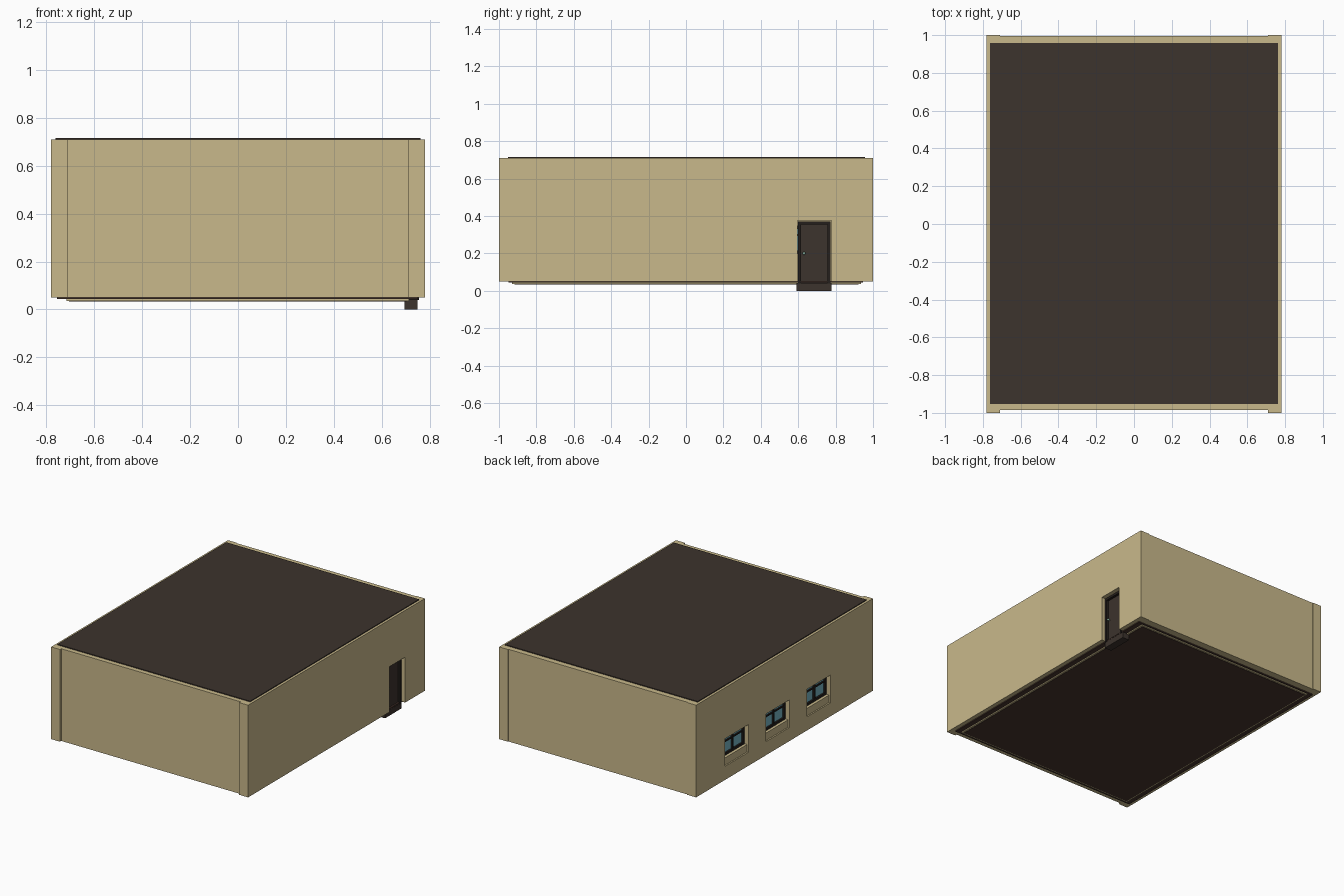
import bpy

if "Cube" in bpy.data.objects:
    bpy.data.objects.remove(bpy.data.objects["Cube"])


def material(name, rgb):
    """Flat colour from 0-255 sRGB values, stored as linear."""
    m = bpy.data.materials.new(name)
    lin = [((c / 255 + 0.055) / 1.055) ** 2.4 for c in rgb]
    m.diffuse_color = (*lin, 1)
    m.use_nodes = True
    m.node_tree.nodes["Principled BSDF"].inputs["Base Color"].default_value = m.diffuse_color
    return m


TAN = material("tan_wall", (201, 185, 139))
ROOF = material("dark_roof", (60, 51, 45))
FRAME = material("near_black_frame", (36, 31, 28))
BASE = material("brown_base", (72, 53, 46))
GLASS = material("blue_glass", (118, 180, 196))
METAL = material("pale_green_metal", (150, 190, 168))


def box(name, x, y, z, mat):
    """Box given by its x, y and z ranges."""
    bpy.ops.mesh.primitive_cube_add(size=1, location=[(a + b) / 2 for a, b in (x, y, z)])
    ob = bpy.context.object
    ob.name = name
    ob.scale = [b - a for a, b in (x, y, z)]
    bpy.ops.object.transform_apply(location=False, rotation=False, scale=True)
    ob.data.materials.append(mat)
    return ob


def cut(wall, x, y, z):
    """Cut a box-shaped opening out of a wall."""
    cutter = box("cutter", x, y, z, TAN)
    mod = wall.modifiers.new("opening", 'BOOLEAN')
    mod.operation = 'DIFFERENCE'
    mod.solver = 'EXACT'
    mod.object = cutter
    bpy.context.view_layer.objects.active = wall
    bpy.ops.object.modifier_apply(modifier=mod.name)
    bpy.data.objects.remove(cutter)


# Walls: full-length sides, slightly inset ends
H = (0.05, 0.71)
left = box("left_wall", (-0.78, -0.71), (-1, 1), H, TAN)
right = box("right_wall", (0.71, 0.78), (-1, 1), H, TAN)
box("front_wall", (-0.71, 0.71), (-0.985, -0.92), H, TAN)
box("back_wall", (-0.71, 0.71), (0.92, 0.995), H, TAN)

# Roof slab
box("roof", (-0.763, 0.763), (-0.952, 0.957), (0.69, 0.716), ROOF)

# Stepped base under the walls
box("base_upper", (-0.755, 0.75), (-0.95, 0.945), (0.043, 0.051), BASE)
box("base_rim", (-0.717, 0.715), (-0.93, 0.935), (0.036, 0.044), TAN)
box("base_floor", (-0.705, 0.703), (-0.918, 0.923), (0.034, 0.043), BASE)

# Door with frame, leaf, knob and step
cut(right, (0.6, 0.9), (0.597, 0.777), (0.0, 0.375))
D0, D1, DT = 0.6, 0.772, 0.37
for name, y in (("front", (D0, D0 + 0.016)), ("back", (D1 - 0.016, D1))):
    box("door_frame_" + name, (0.715, 0.755), y, (0.04, DT), FRAME)
box("door_frame_top", (0.715, 0.755), (D0 + 0.016, D1 - 0.016), (DT - 0.016, DT), FRAME)
box("door_leaf", (0.72, 0.738), (D0 + 0.016, D1 - 0.016), (0.04, DT - 0.016), ROOF)
box("door_step", (0.695, 0.75), (0.592, 0.778), (0.0, 0.042), ROOF)
box("door_knob_stem", (0.737, 0.75), (0.628, 0.634), (0.197, 0.203), METAL)
bpy.ops.mesh.primitive_uv_sphere_add(segments=12, ring_count=8, radius=0.008,
                                     location=(0.753, 0.631, 0.2))
knob = bpy.context.object
knob.name = "door_knob"
knob.data.materials.append(METAL)
bpy.ops.object.shade_smooth()

# Three recessed windows in the left wall
for i, c in enumerate((0.54, 0.077, -0.386), 1):
    a, b, low, top, t = c - 0.132, c + 0.132, 0.2, 0.345, 0.016
    cut(left, (-0.9, -0.6), (a, b), (0.147, top))
    n = f"window_{i}_"
    box(n + "sill_panel", (-0.77, -0.71), (a, b), (0.147, low), TAN)
    fx = (-0.75, -0.72)
    box(n + "frame_front", fx, (a, a + t), (low, top), FRAME)
    box(n + "frame_back", fx, (b - t, b), (low, top), FRAME)
    box(n + "frame_bottom", fx, (a + t, b - t), (low, low + t), FRAME)
    box(n + "frame_top", fx, (a + t, b - t), (top - t, top), FRAME)
    box(n + "mullion", fx, (c - 0.007, c + 0.007), (low + t, top - t), FRAME)
    box(n + "transom", (-0.747, -0.722), (a + t, b - t), (0.293, 0.303), FRAME)
    box(n + "glass", (-0.738, -0.73), (a + t, b - t), (low + t, top - t), GLASS)
